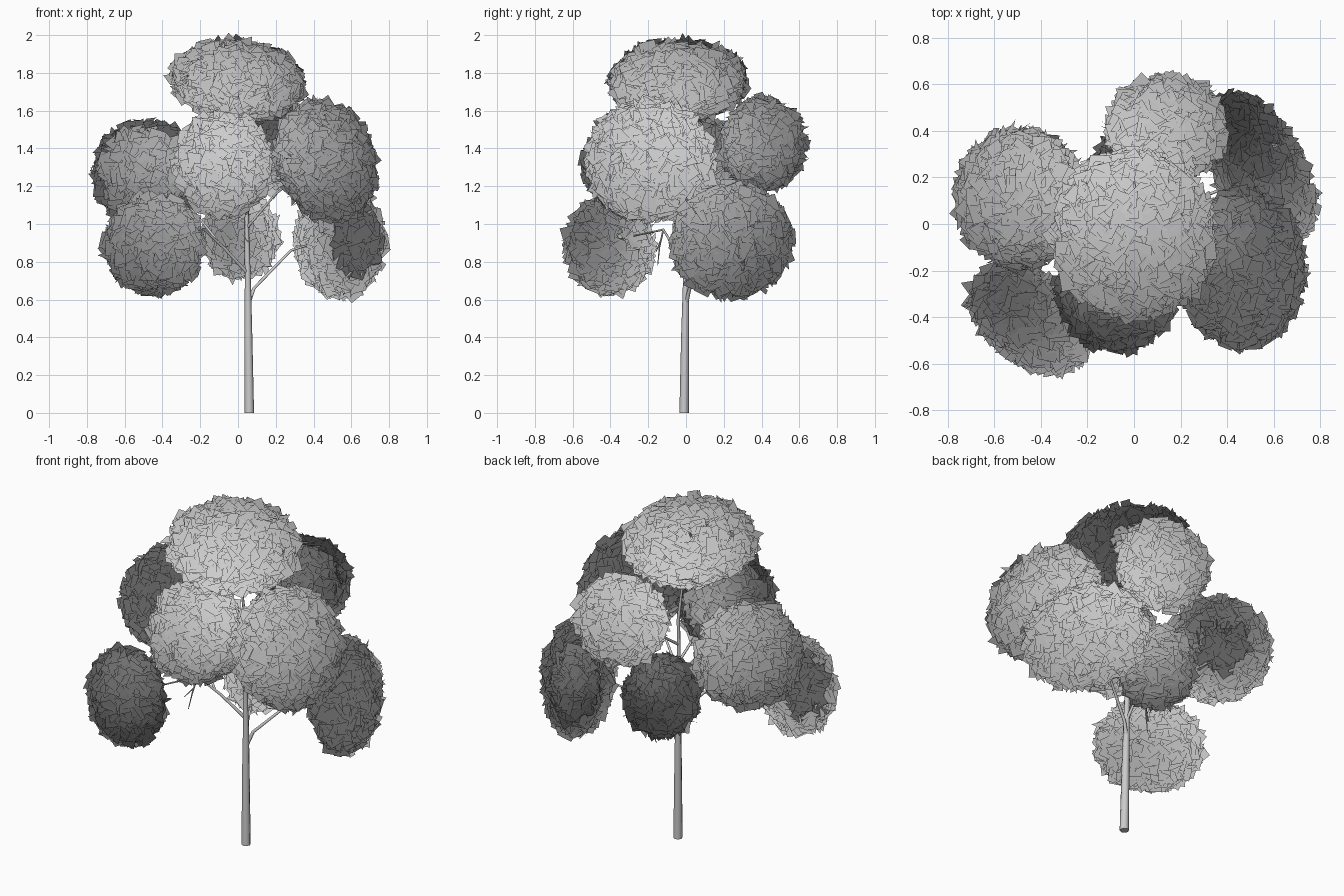
import bpy, math, random
from mathutils import Vector, Matrix, Euler

if "Cube" in bpy.data.objects:
    bpy.data.objects.remove(bpy.data.objects["Cube"])

random.seed(7)
CROWN = Vector((0, 0, 1.2))   # leaves are shaded outward from here


def leaf_cluster(name, center, radii, tilt=(0, 0, 0), size=0.082):
    """Shell of loosely turned square leaves scattered over an ellipsoid."""
    rx, ry, rz = [r - 0.018 for r in radii]
    rot = Euler(tilt).to_matrix()
    area = 4 * math.pi * (((rx * ry) ** 1.6 + (rx * rz) ** 1.6 + (ry * rz) ** 1.6) / 3) ** (1 / 1.6)
    count = int(area * 5.5 / size ** 2)
    verts, faces, normals = [], [], []
    for i in range(count):
        # even spread by golden spiral, with jitter
        z = 1 - 2 * (i + 0.5) / count
        a = i * 2.39996 + random.uniform(-0.15, 0.15)
        r = math.sqrt(1 - z * z)
        d = Vector((r * math.cos(a), r * math.sin(a), z))
        p = Vector((d.x * rx, d.y * ry, d.z * rz)) * random.uniform(0.91, 1.0)
        n = Vector((d.x / rx, d.y / ry, d.z / rz)).normalized()
        n = (n + Vector([random.gauss(0, 0.5) for _ in range(3)])).normalized()
        p, n = rot @ p + Vector(center), rot @ n
        shade = (p - CROWN).normalized()
        if n.dot(shade) < 0:
            n = -n
        u = Matrix.Rotation(random.uniform(0, math.tau), 3, n) @ n.orthogonal().normalized()
        v = n.cross(u)
        h = size * random.uniform(0.42, 0.56)
        b = len(verts)
        verts += [p - u * h - v * h, p + u * h - v * h, p + u * h + v * h, p - u * h + v * h]
        faces.append((b, b + 1, b + 2, b + 3))
        normals += [shade] * 4
    me = bpy.data.meshes.new(name)
    me.from_pydata(verts, [], faces)
    me.shade_smooth()
    me.normals_split_custom_set_from_vertices(normals)
    bpy.context.collection.objects.link(bpy.data.objects.new(name, me))


def limb(name, pts):
    """Tapered round branch through (x, y, z, radius) points."""
    cu = bpy.data.curves.new(name, 'CURVE')
    cu.dimensions = '3D'
    cu.bevel_depth = 1.0
    cu.bevel_resolution = 2
    cu.use_fill_caps = True
    sp = cu.splines.new('POLY')
    sp.points.add(len(pts) - 1)
    for q, (x, y, z, r) in zip(sp.points, pts):
        q.co = (x, y, z, 1)
        q.radius = r
    ob = bpy.data.objects.new(name, cu)
    bpy.context.collection.objects.link(ob)
    bpy.context.view_layer.objects.active = ob
    bpy.ops.object.select_all(action='DESELECT')
    ob.select_set(True)
    bpy.ops.object.convert(target='MESH')
    bpy.ops.object.shade_smooth_by_angle(angle=math.radians(50))


# Foliage
leaf_cluster("crown_top", (0.0, -0.04, 1.76), (0.36, 0.37, 0.22), (0, 0.08, 0))
leaf_cluster("crown_front", (-0.075, -0.28, 1.32), (0.26, 0.27, 0.28))
leaf_cluster("crown_front_right", (0.465, -0.19, 1.335), (0.265, 0.345, 0.335), (0, -0.35, 0))
leaf_cluster("crown_left", (-0.49, 0.11, 1.27), (0.285, 0.31, 0.285), (0, -0.3, 0))
leaf_cluster("crown_low_left", (-0.445, -0.405, 0.89), (0.295, 0.2, 0.27), (0, 0, -0.64))
leaf_cluster("crown_low_back", (0.01, 0.21, 0.935), (0.205, 0.22, 0.23))
leaf_cluster("crown_back", (0.14, 0.41, 1.425), (0.265, 0.23, 0.255))
leaf_cluster("crown_low_right", (0.54, 0.24, 0.91), (0.195, 0.355, 0.305), (0, 0, 0.5))

# Trunk
limb("trunk", [(0.06, -0.01, 0, 0.025), (0.055, -0.005, 0.4, 0.021), (0.052, 0, 0.7, 0.016),
               (0.046, 0.0, 1.0, 0.011), (0.05, 0.0, 1.3, 0.009), (0.02, -0.03, 1.7, 0.004)])

# Branches leading into each leaf cluster
limb("branch_low_right", [(0.055, 0, 0.58, 0.012), (0.085, 0.02, 0.66, 0.009),
                          (0.28, 0.11, 0.86, 0.007), (0.5, 0.2, 0.93, 0.004)])
limb("branch_low_left", [(0.05, 0, 0.74, 0.010), (-0.07, -0.06, 0.87, 0.008),
                         (-0.18, -0.12, 0.97, 0.006), (-0.4, -0.36, 0.92, 0.003)])
limb("branch_left", [(-0.1, -0.075, 0.9, 0.007), (-0.22, -0.02, 1.05, 0.006), (-0.45, 0.1, 1.25, 0.003)])
limb("branch_front_right", [(0.047, 0, 0.98, 0.008), (0.2, -0.07, 1.16, 0.006), (0.44, -0.18, 1.35, 0.003)])
limb("branch_front", [(0.047, 0, 1.05, 0.008), (0, -0.12, 1.2, 0.006), (-0.07, -0.27, 1.35, 0.003)])
limb("branch_back", [(0.05, 0, 1.15, 0.008), (0.09, 0.16, 1.27, 0.006), (0.15, 0.38, 1.42, 0.003)])
limb("branch_low_back", [(0.052, 0, 0.68, 0.009), (0.04, 0.07, 0.8, 0.006), (0.01, 0.2, 0.94, 0.003)])
# Drooping twigs
limb("twig_front", [(-0.18, -0.12, 0.97, 0.005), (-0.2, -0.14, 0.88, 0.004), (-0.22, -0.15, 0.78, 0.002)])
limb("twig_inner", [(-0.19, -0.135, 0.91, 0.004), (-0.24, -0.16, 0.85, 0.002)])
